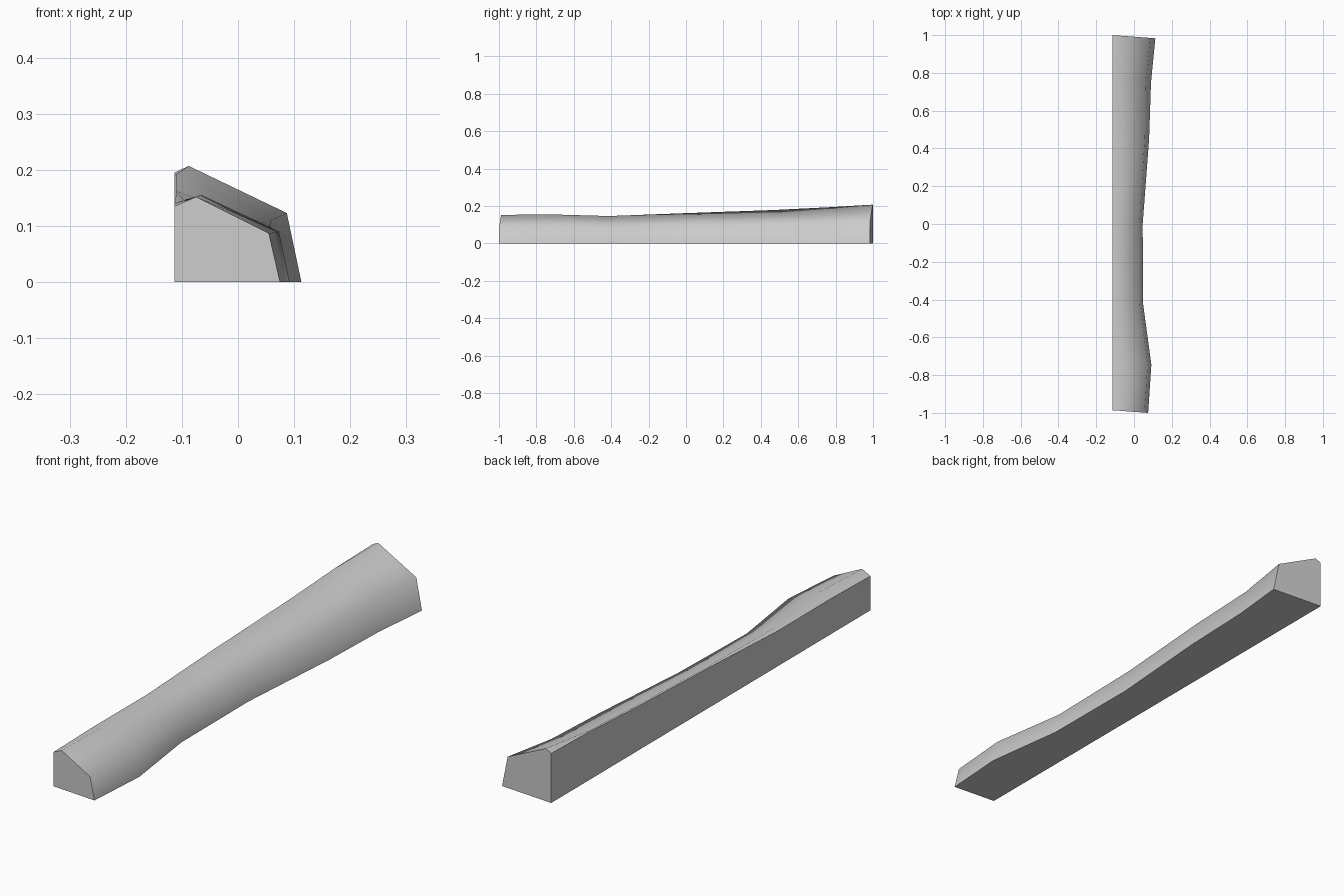
import bpy
import bmesh

cube = bpy.data.objects.get("Cube")
if cube:
    bpy.data.objects.remove(cube)

WALL_X = -0.113   # flat inner side
SKEW = 0.075      # slant of every cross-section

# y, wall height, ridge x, ridge z, shoulder x, shoulder z, foot x
sections = [
    (-0.986, 0.135, -0.075, 0.152, 0.055, 0.087, 0.075),
    (-0.730, 0.140, -0.065, 0.155, 0.073, 0.090, 0.092),
    (-0.410, 0.139, -0.097, 0.146, 0.030, 0.086, 0.048),
    (0.012, 0.158, -0.109, 0.162, 0.029, 0.095, 0.046),
    (0.465, 0.174, -0.109, 0.178, 0.057, 0.101, 0.080),
    (0.765, 0.190, -0.109, 0.193, 0.060, 0.111, 0.090),
    (1.000, 0.195, -0.088, 0.207, 0.087, 0.123, 0.113),
]

material = bpy.data.materials.new("light_grey")
material.use_nodes = True
grey = (0.6, 0.6, 0.6, 1)
material.diffuse_color = grey
material.node_tree.nodes["Principled BSDF"].inputs["Base Color"].default_value = grey

# Loft the five-sided section along the length
bm = bmesh.new()
rings = []
for y, wall_z, ridge_x, ridge_z, shoulder_x, shoulder_z, foot_x in sections:
    outline = [(WALL_X, 0), (WALL_X, wall_z), (ridge_x, ridge_z),
               (shoulder_x, shoulder_z), (foot_x, 0)]
    rings.append([bm.verts.new((x, y - SKEW * (x - WALL_X), z)) for x, z in outline])

for a, b in zip(rings, rings[1:]):
    for i in range(5):
        j = (i + 1) % 5
        face = bm.faces.new((a[i], a[j], b[j], b[i]))
        face.smooth = i in (1, 2, 3)   # wall and underside stay flat

# Flat end caps
bm.faces.new(rings[0])
bm.faces.new(rings[-1])
bmesh.ops.recalc_face_normals(bm, faces=bm.faces)

mesh = bpy.data.meshes.new("shaped_bar")
bm.to_mesh(mesh)
bm.free()
mesh.materials.append(material)
bar = bpy.data.objects.new("shaped_bar", mesh)
bpy.context.collection.objects.link(bar)
